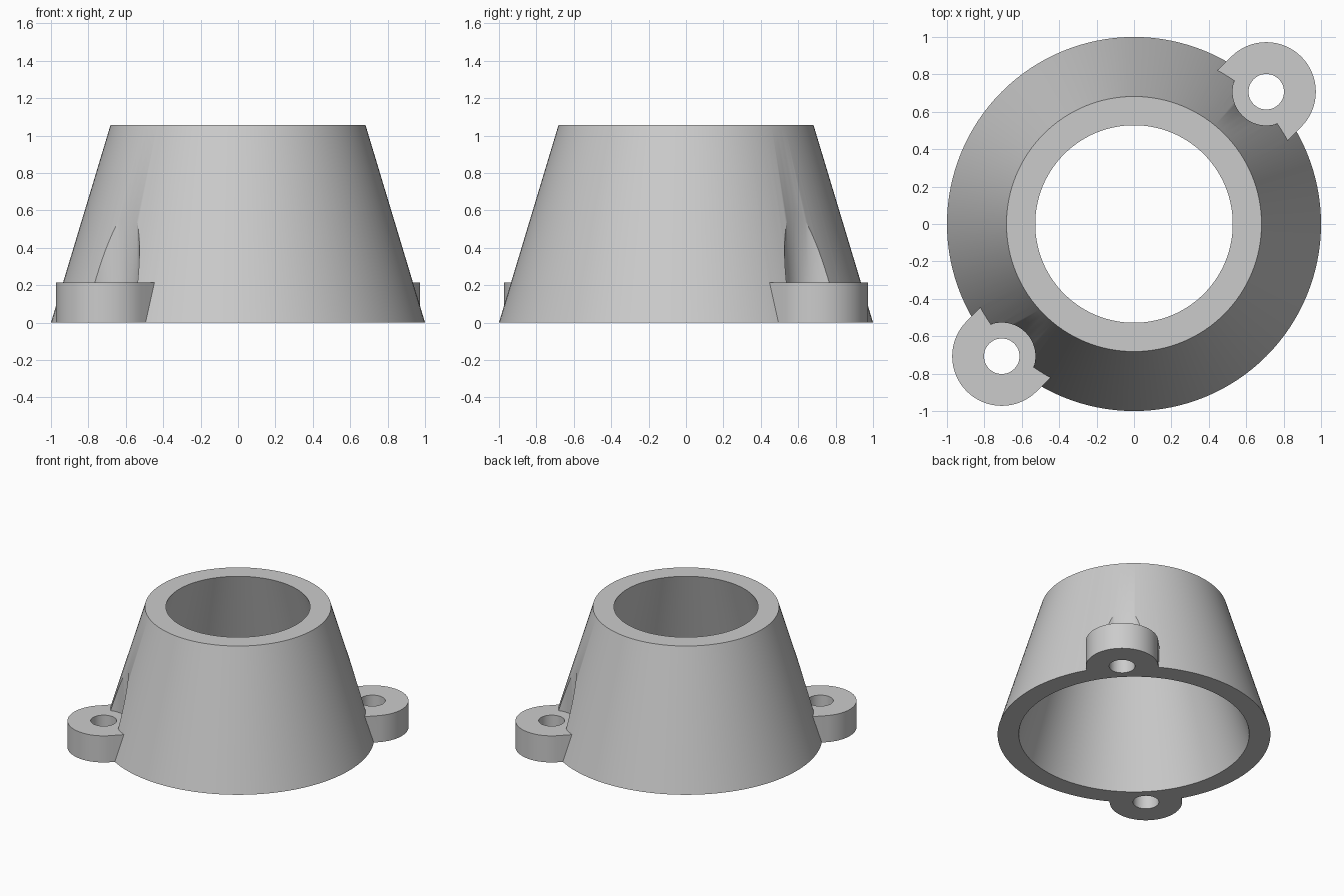
import bpy, bmesh, math
from mathutils import Matrix

cube = bpy.data.objects.get("Cube")
if cube:
    bpy.data.objects.remove(cube, do_unlink=True)

HEIGHT, LUG_TOP = 1.055, 0.215
LUG_RADIUS, HOLE_RADIUS, CLEARANCE_RADIUS = 0.265, 0.095, 0.18

grey = bpy.data.materials.new("light grey")
grey.use_nodes = True
grey.diffuse_color = (0.6, 0.6, 0.6, 1)
grey.node_tree.nodes["Principled BSDF"].inputs["Base Color"].default_value = (0.6, 0.6, 0.6, 1)


def finish(name, bm):
    bmesh.ops.recalc_face_normals(bm, faces=bm.faces)
    mesh = bpy.data.meshes.new(name)
    bm.to_mesh(mesh)
    bm.free()
    mesh.materials.append(grey)
    obj = bpy.data.objects.new(name, mesh)
    bpy.context.collection.objects.link(obj)
    return obj


def revolve(name, profile, segments=128):
    """Closed ring swept from a closed (radius, height) profile."""
    bm = bmesh.new()
    rings = []
    for i in range(segments):
        a = math.tau * i / segments
        rings.append([bm.verts.new((r * math.cos(a), r * math.sin(a), z)) for r, z in profile])
    n = len(profile)
    for i, ring in enumerate(rings):
        after = rings[(i + 1) % segments]
        for j in range(n):
            k = (j + 1) % n
            bm.faces.new((ring[j], after[j], after[k], ring[k]))
    return finish(name, bm)


def prism(name, outline, bottom, top, angle):
    """Upright prism, turned about the z axis."""
    bm = bmesh.new()
    face = bm.faces.new([bm.verts.new((x, y, bottom)) for x, y in outline])
    made = bmesh.ops.extrude_face_region(bm, geom=[face])["geom"]
    moved = [v for v in made if isinstance(v, bmesh.types.BMVert)]
    bmesh.ops.translate(bm, verts=moved, vec=(0, 0, top - bottom))
    bmesh.ops.rotate(bm, verts=bm.verts, matrix=Matrix.Rotation(angle, 3, "Z"))
    return finish(name, bm)


def arc(radius, start, end, steps):
    """Points on an arc around the bolt axis, one unit from the centre."""
    return [(1 + radius * math.cos(start + (end - start) * i / steps),
             radius * math.sin(start + (end - start) * i / steps)) for i in range(steps + 1)]


def combine(target, tool, operation):
    mod = target.modifiers.new(operation, "BOOLEAN")
    mod.operation, mod.solver, mod.object = operation, "EXACT", tool
    bpy.context.view_layer.objects.active = target
    bpy.ops.object.modifier_apply(modifier=mod.name)
    bpy.data.objects.remove(tool, do_unlink=True)


# Hollow tapered body
body = revolve("tapered_collar", [(1, 0), (0.682, HEIGHT), (0.528, HEIGHT), (0.845, 0)])

# Two opposite bolt lugs, with screw head clearance and through holes
lug_outline = arc(LUG_RADIUS, -math.pi / 2, math.pi / 2, 40) + [(0.87, LUG_RADIUS), (0.87, -LUG_RADIUS)]
for angle in (math.pi / 4, math.pi * 5 / 4):
    lug = prism("bolt_lug", lug_outline, 0, LUG_TOP, angle)
    combine(body, lug, "UNION")
    clearance = prism("screw_clearance", arc(CLEARANCE_RADIUS, 0, math.tau, 64)[:-1], LUG_TOP, 1.2, angle)
    combine(body, clearance, "DIFFERENCE")
    hole = prism("bolt_hole", arc(HOLE_RADIUS, 0, math.tau, 48)[:-1], -0.1, 0.4, angle)
    combine(body, hole, "DIFFERENCE")

# Smooth curved walls, crisp rims
bpy.ops.object.select_all(action="DESELECT")
body.select_set(True)
bpy.context.view_layer.objects.active = body
bpy.ops.object.shade_smooth_by_angle(angle=math.radians(30))
